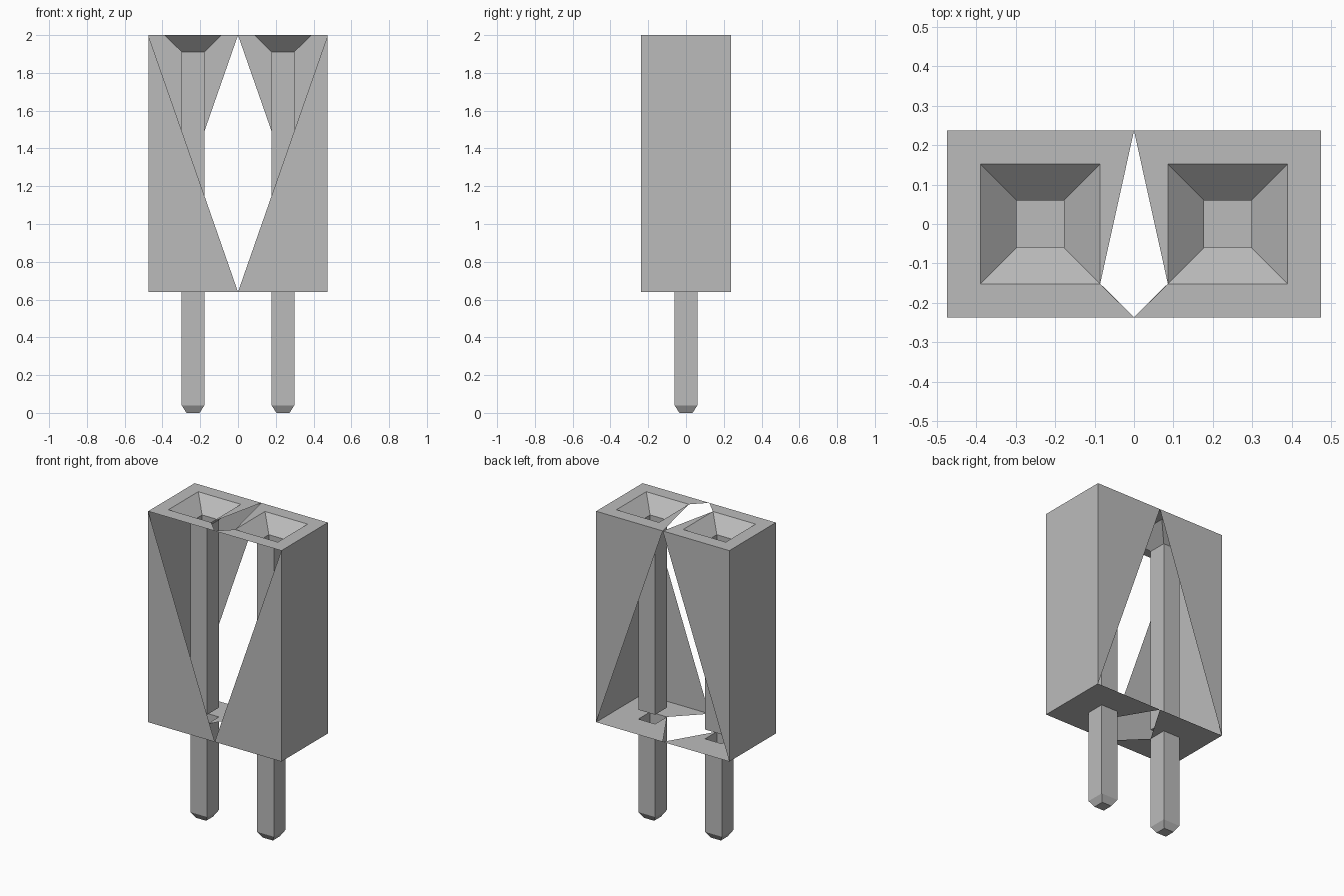
import bpy
import bmesh

cube = bpy.data.objects.get("Cube")
if cube:
    bpy.data.objects.remove(cube, do_unlink=True)

HALF_X, HALF_Y = 0.475, 0.237
BASE, TOP = 0.64, 2.0
CENTRE = 0.238          # x of each contact
RIM, SHAFT, TIP = 0.152, 0.06, 0.035

grey = bpy.data.materials.new("plain grey")
grey.use_nodes = True
grey.diffuse_color = (0.5, 0.5, 0.5, 1)
grey.node_tree.nodes["Principled BSDF"].inputs["Base Color"].default_value = (0.5, 0.5, 0.5, 1)


def square(r, z):
    """Square loop around a contact, counter-clockwise from above."""
    return [(CENTRE + sx * r, sy * r, z) for sx, sy in ((-1, -1), (1, -1), (1, 1), (-1, 1))]


def bridge(a, b):
    return [(a[i], a[(i + 1) % 4], b[(i + 1) % 4], b[i]) for i in range(4)]


def plate(hole, z):
    """Half plate around a square hole, open along the middle."""
    a, b, c, d = ((0, -HALF_Y, z), (HALF_X, -HALF_Y, z), (HALF_X, HALF_Y, z), (0, HALF_Y, z))
    p, q, r, s = hole
    return [(a, b, q, p), (b, c, r, q), (c, d, s, r), (d, p, s)]


def build(name, faces):
    """Mesh of the +x half, mirrored to the other side."""
    bm = bmesh.new()
    for face in faces:
        bm.faces.new([bm.verts.new(co) for co in face])
    bmesh.ops.remove_doubles(bm, verts=bm.verts[:], dist=0.0001)
    mesh = bpy.data.meshes.new(name)
    bm.to_mesh(mesh)
    bm.free()
    mesh.materials.append(grey)
    obj = bpy.data.objects.new(name, mesh)
    bpy.context.collection.objects.link(obj)
    mirror = obj.modifiers.new("Mirror", 'MIRROR')
    mirror.use_axis[0] = True
    return obj


def corner(x, y, z):
    return (x * HALF_X, y * HALF_Y, z)


# Housing: full end walls, triangular front and back panels
build("housing_walls", [
    (corner(1, -1, BASE), corner(1, 1, BASE), corner(1, 1, TOP), corner(1, -1, TOP)),
    (corner(0, -1, BASE), corner(1, -1, BASE), corner(1, -1, TOP)),
    (corner(1, 1, BASE), corner(0, 1, TOP), corner(1, 1, TOP)),
])

# Top and bottom plates with square openings
rim = square(RIM, TOP)
pin_top = square(SHAFT, BASE)
build("top_plate", plate(rim, TOP))
build("bottom_plate", [f[::-1] for f in plate(pin_top, BASE)])

# Funnel-mouthed sockets
throat = square(SHAFT, 1.91)
socket_end = square(SHAFT, 0.70)
build("sockets", bridge(rim, throat) + bridge(throat, socket_end) + [socket_end])

# Pins with tapered tips
shoulder = square(SHAFT, 0.04)
tip = square(TIP, 0)
build("pins", bridge(tip, shoulder) + bridge(shoulder, pin_top) + [tip[::-1]])
